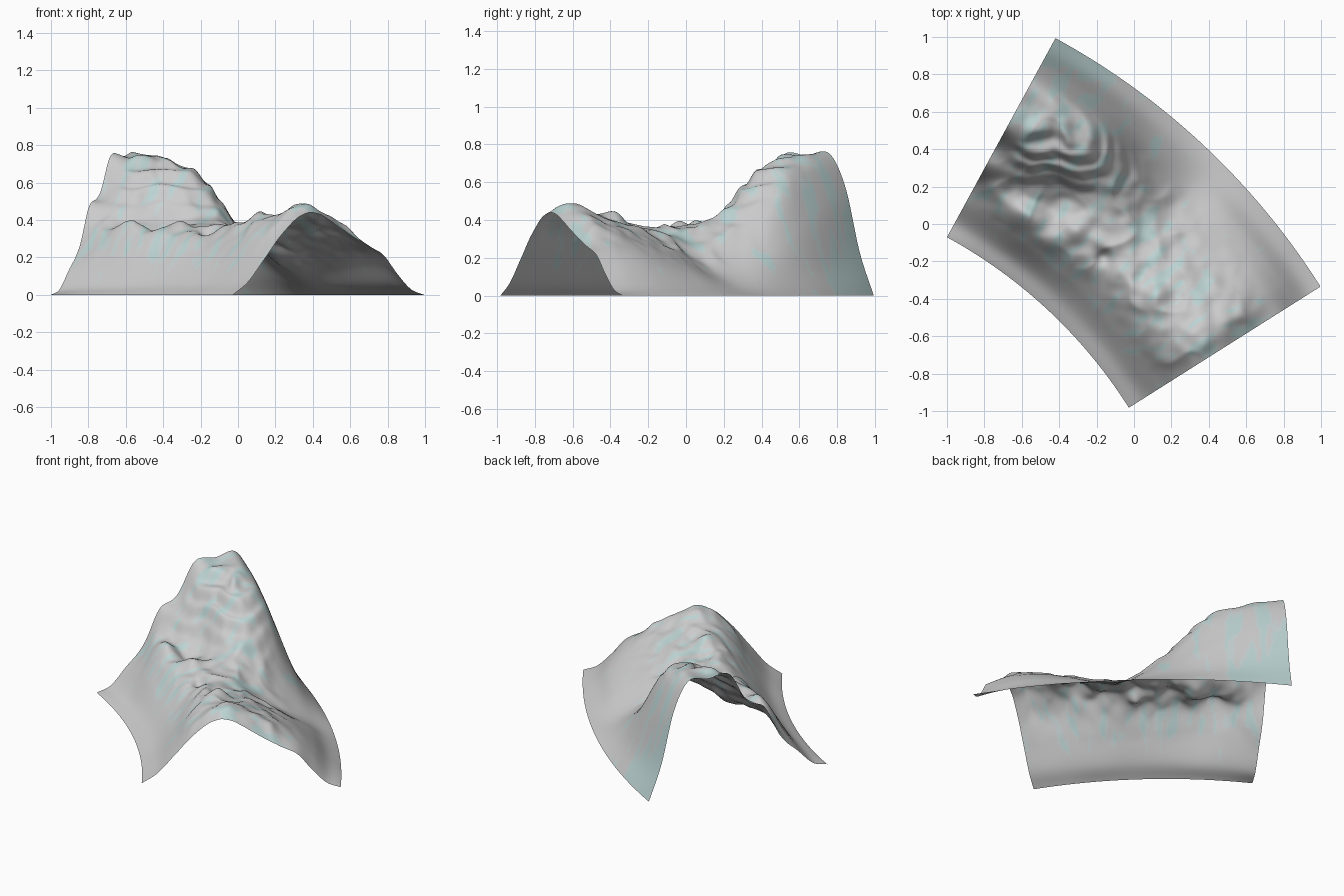
import bpy, math
from mathutils import Vector, noise

if "Cube" in bpy.data.objects:
    bpy.data.objects.remove(bpy.data.objects["Cube"])

# Ring-sector plan of the terrain tile
CX, CY = -2.27, -2.40
R_IN, R_OUT = 2.653, 3.865
ANG_A, ANG_B = math.radians(61.4), math.radians(32.3)

# Cross-sections (inner to outer edge) at stations along the arc
F = [0, .08, .17, .26, .35, .45, .55, .67, .78, .86, .93, 1]
SECTIONS = {
    0.00: [0, .03, .14, .25, .47, .54, .745, .74, .75, .57, .23, 0],
    0.12: [0, .05, .19, .34, .39, .53, .66, .72, .69, .48, .18, 0],
    0.25: [0, .06, .23, .37, .34, .38, .56, .66, .58, .36, .14, 0],
    0.40: [0, .06, .20, .32, .36, .36, .40, .39, .29, .19, .085, 0],
    0.55: [0, .06, .18, .30, .36, .36, .31, .22, .135, .08, .035, 0],
    0.70: [0, .06, .19, .32, .40, .36, .34, .27, .19, .125, .05, 0],
    0.85: [0, .07, .21, .36, .43, .43, .40, .32, .245, .16, .06, 0],
    0.93: [0, .07, .21, .35, .45, .495, .44, .34, .25, .15, .05, 0],
    1.00: [0, .07, .20, .33, .42, .435, .37, .28, .22, .11, .03, 0],
}
# Local knolls and notches: x, y, height, radius
SPOTS = [(-.62, .08, .03, .07), (-.49, -.02, -.02, .05), (-.31, -.04, .04, .06),
         (-.16, -.18, -.05, .05), (-.13, -.02, .03, .06), (.14, -.38, .04, .06),
         (.03, -.27, -.03, .05)]


def spline(xs, ys, x):
    """Smooth curve through points with uneven spacing."""
    n = len(xs)
    i = 0
    while i < n - 2 and x > xs[i + 1]:
        i += 1

    def slope(k):
        a, b = max(k - 1, 0), min(k + 1, n - 1)
        return (ys[b] - ys[a]) / (xs[b] - xs[a])

    h = xs[i + 1] - xs[i]
    u = (x - xs[i]) / h
    return ((2*u**3 - 3*u*u + 1) * ys[i] + (u**3 - 2*u*u + u) * h * slope(i)
            + (3*u*u - 2*u**3) * ys[i + 1] + (u**3 - u*u) * h * slope(i + 1))


def step(a, b, x):
    u = min(max((x - a) / (b - a), 0), 1)
    return u * u * (3 - 2 * u)


def crags(x, y):
    """Sharp ridges and fine roughness."""
    ridge = 0.5 - abs(noise.noise(Vector((x * 4.5 + 3, y * 5.5, 1.7)))) * 2
    fine = noise.noise(Vector((x * 13, y * 13, 9.1)))
    return ridge * .022 + fine * .014


def ledges(x, y, z):
    """Flatten the hill into uneven rock ledges."""
    p = .0925
    shift = .035 * noise.noise(Vector((x * 5, y * 5, 2.2)))
    return -(.35 + .5 * step(.45, .6, z)) * p / math.tau * math.sin(math.tau * (z + shift - .39) / p)


NT, NF = 150, 110
stations = list(SECTIONS)
columns = list(zip(*SECTIONS.values()))

# Terrain sheet
verts, faces = [], []
for i in range(NT + 1):
    t = i / NT
    section = [spline(stations, c, t) for c in columns]
    ang = ANG_A + (ANG_B - ANG_A) * t
    for j in range(NF + 1):
        f = j / NF
        r = R_IN + (R_OUT - R_IN) * f
        x, y = CX + r * math.cos(ang), CY + r * math.sin(ang)
        rough = step(.12, .3, f) * (1 - step(.6, .85, f))
        rough *= .3 + .7 * step(0, .08, t) * (1 - step(.94, 1, t))
        z = spline(F, section, f) + crags(x, y) * rough
        z += sum(h * math.exp(-((x - a)**2 + (y - b)**2) / (w * w)) for a, b, h, w in SPOTS)
        hill = step(.03, .1, t) * (1 - step(.42, .55, t)) * step(.3, .42, f) * (1 - step(.7, .82, f))
        z += ledges(x, y, z) * hill * step(.3, .36, z)
        z *= step(0, .01, f) * (1 - step(.99, 1, f))
        verts.append((x, y, max(z, 0)))
for i in range(NT):
    for j in range(NF):
        a = i * (NF + 1) + j
        faces.append((a, a + NF + 1, a + NF + 2, a + 1))

mesh = bpy.data.meshes.new("mountain_terrain")
mesh.from_pydata(verts, [], faces)
mesh.update()
terrain = bpy.data.objects.new("mountain_terrain", mesh)
bpy.context.collection.objects.link(terrain)

# Make the surface face upward
if sum(p.normal.z for p in mesh.polygons) < 0:
    mesh.flip_normals()

# Grey rock with pale teal streaks running down the slopes
for name, col in (("rock", (.62, .62, .62, 1)), ("pale_streak", (.57, .64, .64, 1)),
                  ("teal_streak", (.50, .65, .65, 1))):
    m = bpy.data.materials.new(name)
    m.diffuse_color = col
    m.use_nodes = True
    m.node_tree.nodes["Principled BSDF"].inputs["Base Color"].default_value = m.diffuse_color
    mesh.materials.append(m)
for p in mesh.polygons:
    i, j = divmod(p.index, NF)
    t, f = i / NT, j / NF
    s = noise.noise(Vector((t * 28, f * 11, 3.3))) + .4 * noise.noise(Vector((t * 60, f * 20, 7)))
    s -= .5 * (1 - step(.05, .2, f))
    s += .4 * step(.75, .95, f) * (1 - step(.1, .4, t))
    s -= .5 * step(.6, .8, f) * step(.35, .6, t)
    p.material_index = 2 if s > .32 else 1 if s > .16 else 0

# Smooth shading
bpy.context.view_layer.objects.active = terrain
terrain.select_set(True)
bpy.ops.object.shade_smooth()
